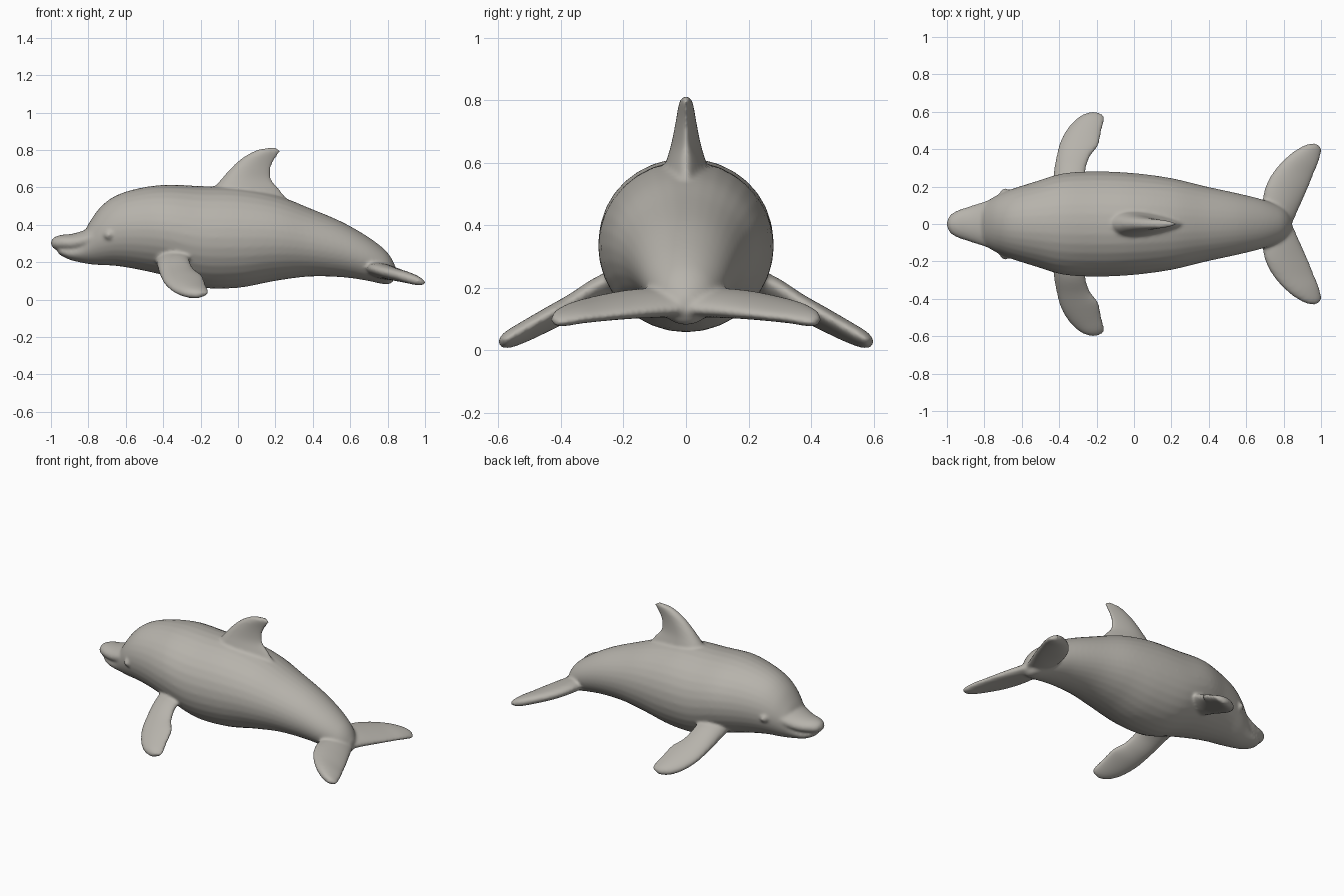
import bpy, bmesh, math
from mathutils import Vector, Matrix

if "Cube" in bpy.data.objects:
    bpy.data.objects.remove(bpy.data.objects["Cube"])

bm = bmesh.new()
SIDES, STEPS = 32, 6


def catmull(a, b, c, d, t):
    return 0.5 * (2 * b + (c - a) * t + (2 * a - 5 * b + 4 * c - d) * t * t
                  + (3 * b - a - 3 * c + d) * t ** 3)


def loft(rings, taper=0.0):
    """Skin smooth elliptical rings (centre, axis_a, axis_b); taper thins the -a edge."""
    n, loops = len(rings), []
    for i in range(n - 1):
        ks = [rings[max(i - 1, 0)], rings[i], rings[i + 1], rings[min(i + 2, n - 1)]]
        last = 1 if i == n - 2 else 0
        for s in range(STEPS + last):
            c, a, b = [catmull(*[k[j] for k in ks], s / STEPS) for j in range(3)]
            loop = []
            for q in range(SIDES):
                u = math.tau * q / SIDES
                loop.append(bm.verts.new(
                    c + a * math.cos(u) + b * math.sin(u) * (1 + taper * math.cos(u))))
            loops.append(loop)
    faces = [bm.faces.new(loops[0]), bm.faces.new(loops[-1])]
    for p, r in zip(loops, loops[1:]):
        for q in range(SIDES):
            w = (q + 1) % SIDES
            faces.append(bm.faces.new((p[q], p[w], r[w], r[q])))
    bmesh.ops.recalc_face_normals(bm, faces=faces)


def trunk(keys):
    """Rings from (x, top, bottom, half width)."""
    loft([(Vector((x, 0, (t + b) / 2)), Vector((0, w, 0)), Vector((0, 0, (t - b) / 2)))
          for x, t, b, w in keys])


def blade(keys, normal, taper):
    """Rings from (leading point, trailing point, half thickness)."""
    loft([((Vector(l) + Vector(t)) / 2, (Vector(l) - Vector(t)) / 2, Vector(normal) * h)
          for l, t, h in keys], taper)


# Body with lower jaw
trunk([(-.965, .27, .255, .02), (-.95, .28, .238, .05), (-.9, .285, .213, .072),
       (-.84, .33, .198, .092), (-.79, .42, .189, .12), (-.73, .50, .184, .155),
       (-.65, .557, .18, .188), (-.53, .595, .16, .226), (-.38, .614, .125, .27),
       (-.2, .607, .065, .281), (0, .60, .063, .272), (.2, .56, .10, .245),
       (.38, .49, .123, .202), (.55, .418, .12, .165), (.68, .345, .103, .133),
       (.77, .28, .084, .10), (.815, .23, .085, .07), (.845, .17, .12, .025)])

# Upper beak
trunk([(-1, .312, .295, .012), (-.985, .332, .272, .045), (-.945, .346, .262, .072),
       (-.88, .353, .255, .094), (-.8, .38, .268, .12), (-.73, .42, .29, .14),
       (-.65, .42, .33, .12)])

# Dorsal fin
blade([((-.16, 0, .50), (.29, 0, .50), .085), ((-.125, 0, .595), (.225, 0, .585), .062),
       ((-.08, 0, .655), (.18, 0, .64), .046), ((-.035, 0, .705), (.174, 0, .69), .036),
       ((.02, 0, .755), (.188, 0, .735), .028), ((.085, 0, .793), (.215, 0, .775), .022),
       ((.14, 0, .808), (.226, 0, .79), .017), ((.20, 0, .812), (.224, 0, .803), .009)],
      (0, 1, 0), .45)

for s in (1, -1):
    up = Vector((0, s * .45, .9))
    # Flippers
    blade([((-.44, s * .16, .22), (-.24, s * .16, .25), .05),
           ((-.43, s * .27, .175), (-.26, s * .27, .215), .042),
           ((-.415, s * .36, .13), (-.235, s * .36, .16), .036),
           ((-.39, s * .45, .085), (-.19, s * .42, .125), .034),
           ((-.34, s * .53, .045), (-.175, s * .49, .085), .031),
           ((-.28, s * .58, .024), (-.16, s * .55, .05), .026),
           ((-.22, s * .60, .018), (-.16, s * .58, .03), .014)], up, .2)
    # Tail flukes
    blade([((.70, 0, .17), (.845, 0, .13), .04),
           ((.69, s * .10, .172), (.885, s * .09, .125), .042),
           ((.70, s * .19, .17), (.93, s * .19, .115), .038),
           ((.75, s * .285, .155), (.96, s * .265, .107), .034),
           ((.83, s * .37, .135), (.985, s * .325, .10), .03),
           ((.91, s * .42, .112), (1.0, s * .38, .09), .024),
           ((.965, s * .433, .096), (1.002, s * .41, .086), .012)],
          (.2, s * .15, .97), .2)
    # Eye bump
    bmesh.ops.create_uvsphere(bm, u_segments=16, v_segments=10, radius=.026,
                              matrix=Matrix.Translation((-.69, s * .165, .345)))

me = bpy.data.meshes.new("dolphin_body")
bm.to_mesh(me)
bm.free()
me.polygons.foreach_set("use_smooth", [True] * len(me.polygons))
mat = bpy.data.materials.new("warm_grey")
mat.diffuse_color = (.47, .45, .41, 1)
mat.use_nodes = True
mat.node_tree.nodes["Principled BSDF"].inputs["Base Color"].default_value = mat.diffuse_color
me.materials.append(mat)
ob = bpy.data.objects.new("dolphin_body", me)
bpy.context.collection.objects.link(ob)

# Fuse the parts into one skin and soften the joins
rm = ob.modifiers.new("fuse", 'REMESH')
rm.mode = 'VOXEL'
rm.voxel_size = .009
rm.use_smooth_shade = True
sm = ob.modifiers.new("soften", 'SMOOTH')
sm.factor = .5
sm.iterations = 8
